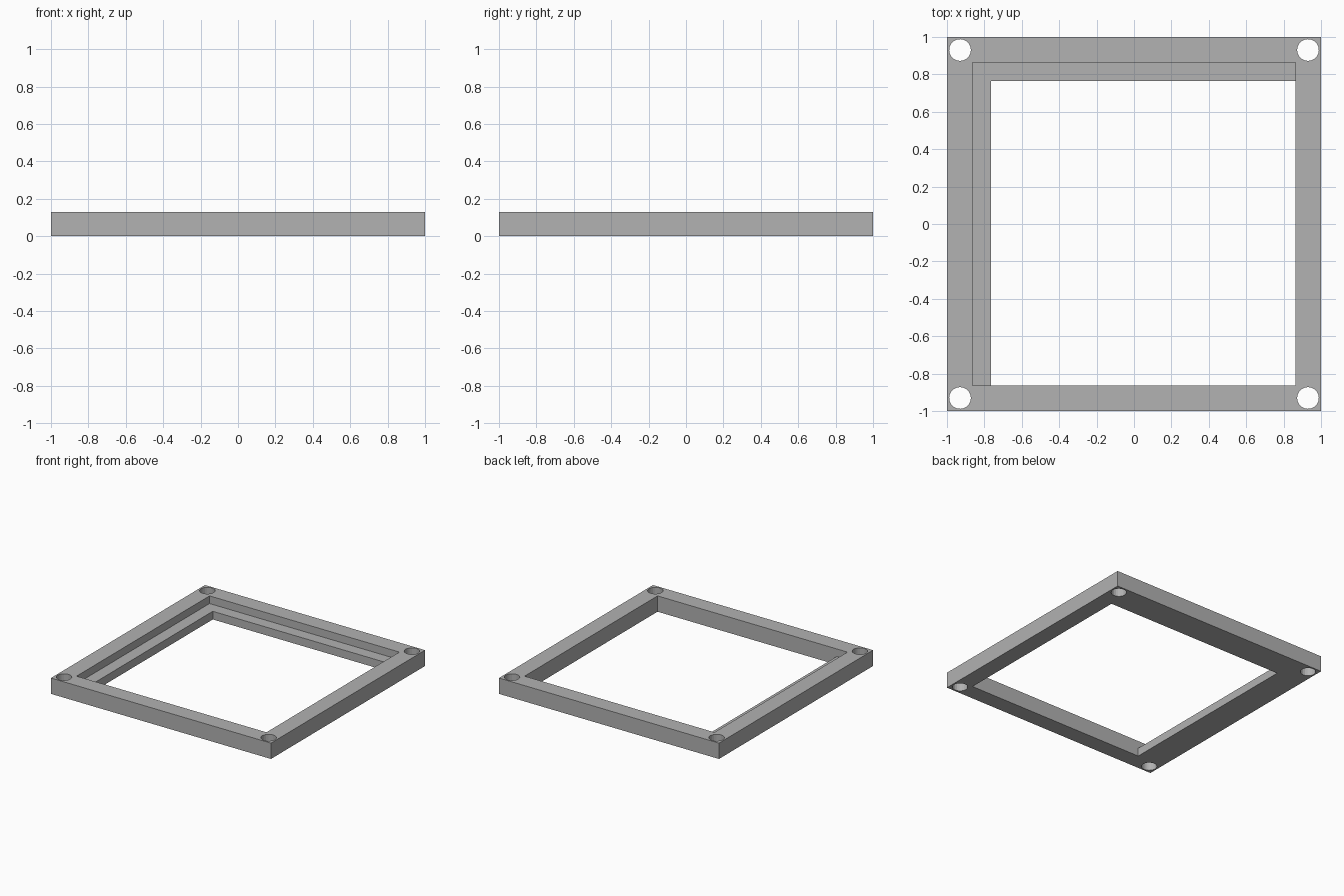
import bpy
import bmesh
from mathutils import Matrix, Vector

default = bpy.data.objects.get("Cube")
if default:
    bpy.data.objects.remove(default, do_unlink=True)

HEIGHT = 0.13       # frame thickness
LEDGE_TOP = 0.067   # top of the inner step
OPENING = 0.863     # half width of the opening
LEDGE = 0.765       # inner edge of the step
HOLE = 0.93         # hole centre offset
HOLE_RADIUS = 0.058

grey = bpy.data.materials.new("mid_grey")
grey.use_nodes = True
colour = (0.445, 0.445, 0.445, 1)
grey.diffuse_color = colour
grey.node_tree.nodes["Principled BSDF"].inputs["Base Color"].default_value = colour


def add_object(name, bm):
    mesh = bpy.data.meshes.new(name)
    bm.to_mesh(mesh)
    bm.free()
    mesh.materials.append(grey)
    obj = bpy.data.objects.new(name, mesh)
    bpy.context.collection.objects.link(obj)
    return obj


def box(name, low, high):
    low, high = Vector(low), Vector(high)
    bm = bmesh.new()
    matrix = Matrix.Translation((low + high) / 2) @ Matrix.Diagonal((*(high - low), 1))
    bmesh.ops.create_cube(bm, size=1, matrix=matrix)
    return add_object(name, bm)


def cut(target, cutter):
    cutter.hide_render = True
    mod = target.modifiers.new("cut", 'BOOLEAN')
    mod.operation = 'DIFFERENCE'
    mod.solver = 'EXACT'
    mod.object = cutter
    bpy.context.view_layer.objects.active = target
    bpy.ops.object.modifier_apply(modifier=mod.name)
    bpy.data.objects.remove(cutter, do_unlink=True)


# Square frame
frame = box("frame", (-1, -1, 0), (1, 1, HEIGHT))

# Opening, stepped along the right and back sides to leave a ledge
opening = box("opening_cutter", (-OPENING, -OPENING, -0.2), (OPENING, OPENING, 0.3))
cut(opening, box("side_ledge", (-1.2, -1.2, -0.3), (-LEDGE, 1.2, LEDGE_TOP)))
cut(opening, box("back_ledge", (-1.2, LEDGE, -0.3), (1.2, 1.2, LEDGE_TOP)))
cut(frame, opening)

# Round screw holes in the corners
for x in (-HOLE, HOLE):
    for y in (-HOLE, HOLE):
        bm = bmesh.new()
        bmesh.ops.create_cone(bm, cap_ends=True, segments=20, radius1=HOLE_RADIUS,
                              radius2=HOLE_RADIUS, depth=1,
                              matrix=Matrix.Translation((x, y, 0)))
        cut(frame, add_object("hole_cutter", bm))
